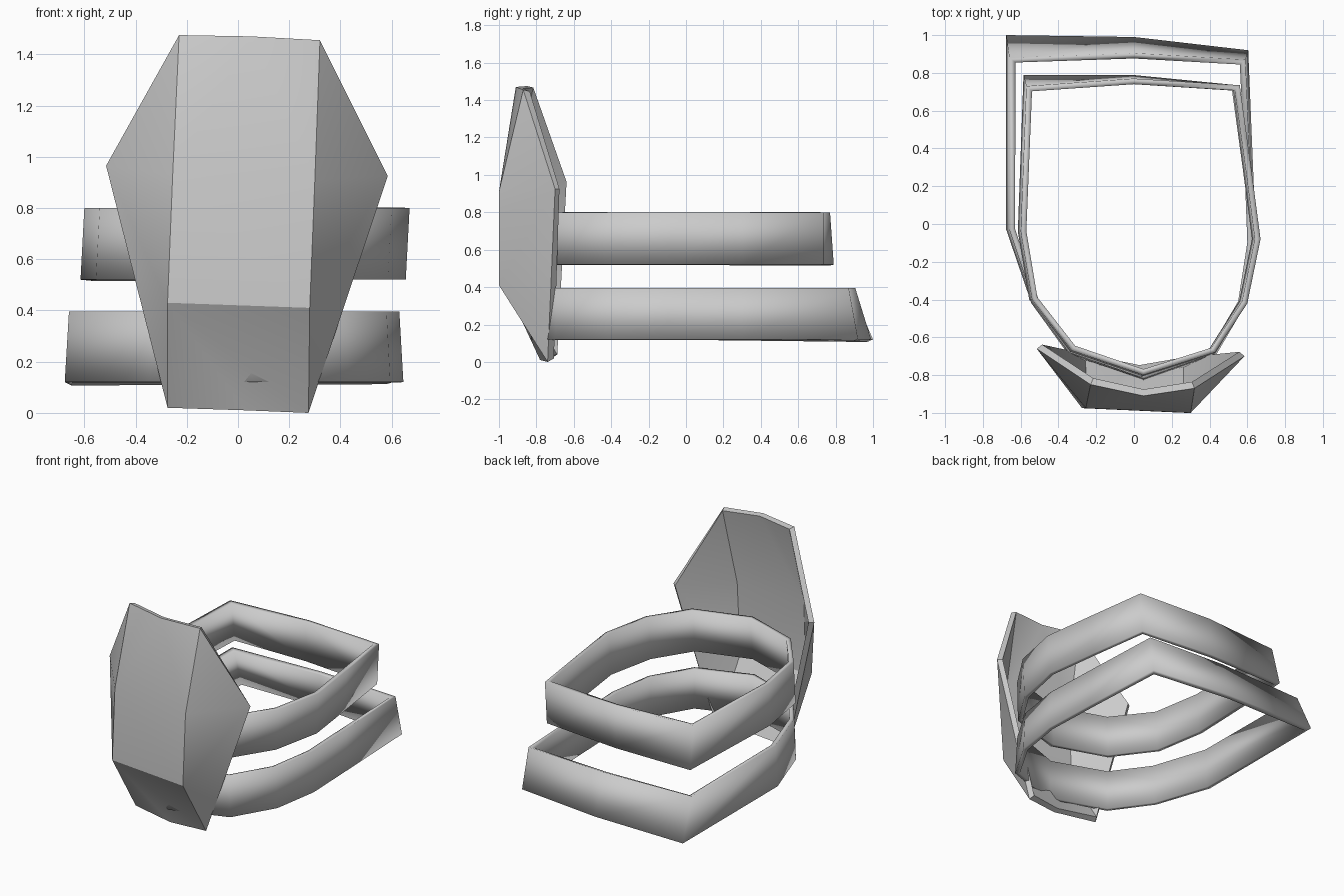
import bpy
from math import radians

cube = bpy.data.objects.get("Cube")
if cube:
    bpy.data.objects.remove(cube, do_unlink=True)

# Single grey finish
grey = bpy.data.materials.new("light_grey")
grey.use_nodes = True
colour = (0.6, 0.6, 0.6, 1)
grey.diffuse_color = colour
grey.node_tree.nodes["Principled BSDF"].inputs["Base Color"].default_value = colour


def shell(name, verts, faces, thickness, angle):
    """Thin sheet whose outer side is the given surface."""
    mesh = bpy.data.meshes.new(name)
    mesh.from_pydata(verts, [], faces)
    mesh.materials.append(grey)
    obj = bpy.data.objects.new(name, mesh)
    bpy.context.collection.objects.link(obj)
    bpy.ops.object.select_all(action="DESELECT")
    obj.select_set(True)
    bpy.context.view_layer.objects.active = obj
    mod = obj.modifiers.new("thickness", "SOLIDIFY")
    mod.thickness = thickness
    mod.offset = -1
    mod.use_even_offset = True
    bpy.ops.object.modifier_apply(modifier=mod.name)
    if angle is None:
        bpy.ops.object.shade_smooth()
    else:
        bpy.ops.object.shade_smooth_by_angle(angle=radians(angle))
    return obj


# Faceted shield: two ridges, pointed sides, bent top and bottom edges
points = {
    "top_r": (-0.23, -0.85, 1.475), "top_c": (0.05, -0.91, 1.47), "top_l": (0.32, -0.87, 1.455),
    "mid_r": (-0.255, -0.975, 0.93), "mid_l": (0.30, -1.0, 0.91),
    "low_r": (-0.275, -0.975, 0.43), "low_l": (0.28, -1.0, 0.41),
    "bot_r": (-0.275, -0.72, 0.02), "bot_c": (0.03, -0.78, 0.01), "bot_l": (0.275, -0.74, 0.0),
    "tip_r": (-0.515, -0.66, 0.965), "tip_l": (0.585, -0.70, 0.925),
}
panels = [
    "top_r mid_r top_c", "top_c mid_r mid_l", "top_c mid_l top_l",
    "mid_r low_r low_l mid_l",
    "low_r bot_l low_l", "low_r bot_c bot_l", "low_r bot_r bot_c",
    "top_r tip_r mid_r", "mid_r tip_r low_r", "low_r tip_r bot_r",
    "top_l mid_l tip_l", "mid_l low_l tip_l", "low_l bot_l tip_l",
]
index = {key: i for i, key in enumerate(points)}
shell("shield", list(points.values()),
      [[index[k] for k in p.split()] for p in panels], 0.035, 28)


# Closed straps, leaning outwards at the back
def strap(name, path, z_low, z_high, leans, scale, shift):
    n = len(path)
    top = [(x, y, z_high) for x, y in path]
    low = []
    for i, (x, y) in enumerate(path):
        lean = leans[i] if i < len(leans) else 0
        low.append((x * scale + shift, y + lean - (0.01 if y < -0.5 else 0), z_low))
    # The path runs clockwise from above
    faces = [(i, (i + 1) % n, n + (i + 1) % n, n + i) for i in range(n)]
    shell(name, top + low, faces, 0.03, None)


strap("upper_strap",
      [(-0.57, 0.73), (0, 0.77), (0.56, 0.735), (0.62, 0.3), (0.67, -0.08), (0.6, -0.42),
       (0.43, -0.68), (0.05, -0.80), (-0.33, -0.67), (-0.54, -0.4), (-0.60, -0.04)],
      0.52, 0.8, (0.06, 0.02, 0), 1, -0.015)
strap("lower_strap",
      [(-0.66, 0.88), (0, 0.905), (0.59, 0.87), (0.615, 0.3), (0.63, -0.1), (0.58, -0.42),
       (0.42, -0.69), (0.05, -0.82), (-0.34, -0.68), (-0.53, -0.42), (-0.66, -0.03)],
      0.12, 0.395, (0.12, 0.085, 0.05), 1.025, 0)
